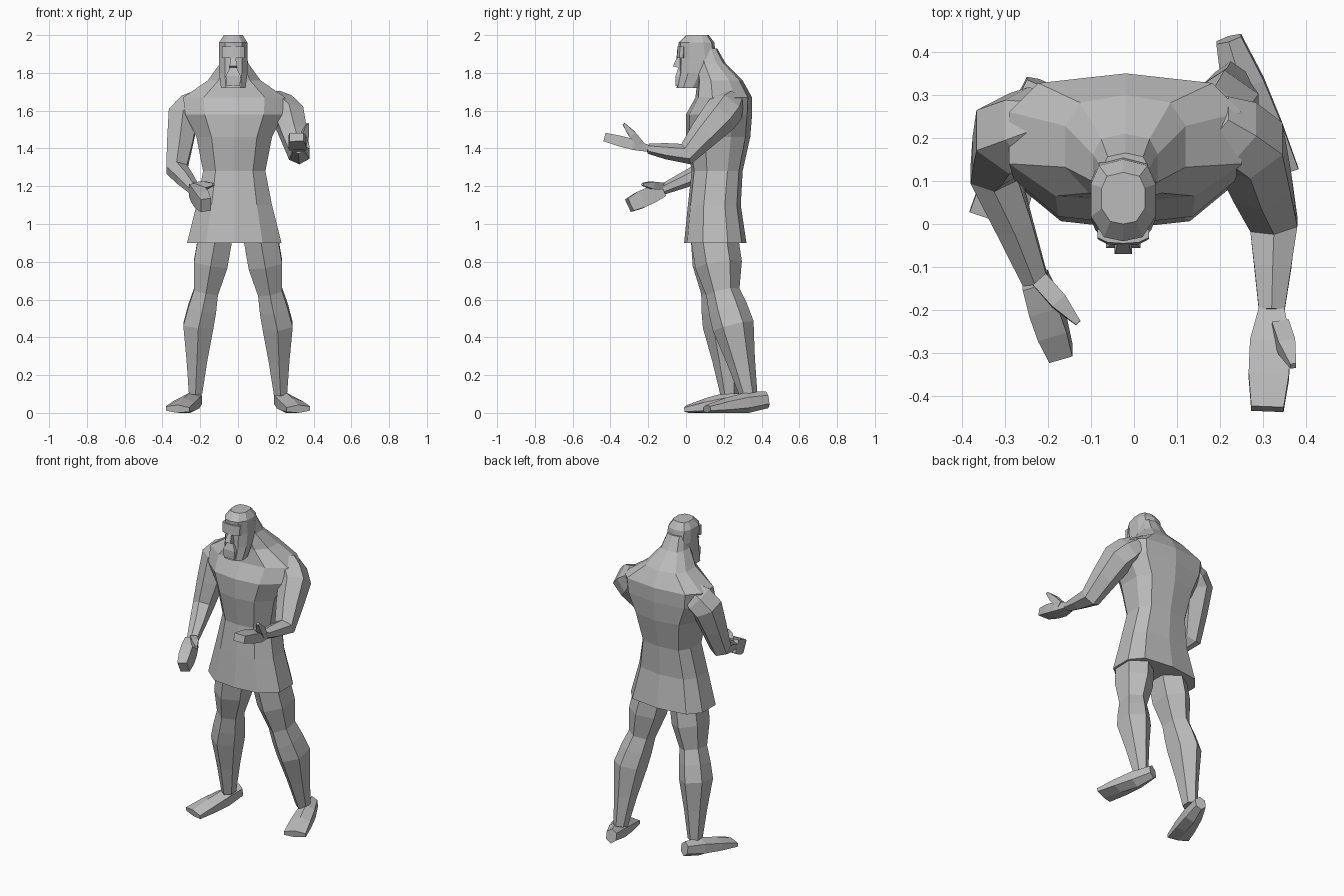
import bpy, bmesh, math
from mathutils import Vector

cube = bpy.data.objects.get("Cube")
if cube:
    bpy.data.objects.remove(cube)

grey = bpy.data.materials.new("stone grey")
grey.use_nodes = True
grey.diffuse_color = (0.5, 0.5, 0.5, 1)
grey.node_tree.nodes["Principled BSDF"].inputs["Base Color"].default_value = grey.diffuse_color


def loft(name, rings):
    """Skin a closed, flat-shaded shape over equal-length rings of points."""
    bm = bmesh.new()
    loops = [[bm.verts.new((p[0], p[1], max(p[2], 0))) for p in ring] for ring in rings]
    count = len(loops[0])
    for lower, upper in zip(loops, loops[1:]):
        for i in range(count):
            j = (i + 1) % count
            bm.faces.new((lower[i], lower[j], upper[j], upper[i]))
    bm.faces.new(loops[0])
    bm.faces.new(loops[-1])
    bmesh.ops.recalc_face_normals(bm, faces=bm.faces)
    mesh = bpy.data.meshes.new(name)
    bm.to_mesh(mesh)
    bm.free()
    mesh.materials.append(grey)
    bpy.context.collection.objects.link(bpy.data.objects.new(name, mesh))


def body(name, centre_x, levels):
    """Ten-sided level rings from (half width, front, back, height)."""
    flank = [(0.6, -0.9), (1, -0.4), (1, 0.4), (0.75, 0.85)]
    outline = [(0, -1)] + flank + [(0, 1)] + [(-u, v) for u, v in reversed(flank)]
    rings = []
    for half, front, back, height in levels:
        middle, depth = (front + back) / 2, (back - front) / 2
        rings.append([(centre_x + u * half, middle + v * depth, height) for u, v in outline])
    loft(name, rings)


def limb(name, joints, widths, depth_start=1, depth_end=1, sides=6):
    """Spread the half widths evenly along the joints; depth is a ratio of width."""
    joints = [Vector(joint) for joint in joints]
    last = len(widths) - 1
    path = []
    for i in range(len(widths)):
        along = i / last * (len(joints) - 1)
        bone = min(int(along), len(joints) - 2)
        path.append(joints[bone].lerp(joints[bone + 1], along - bone))
    rings = []
    for i, width in enumerate(widths):
        forward = (path[min(i + 1, last)] - path[max(i - 1, 0)]).normalized()
        across = (Vector((1, 0, 0)) - forward * forward.x).normalized()
        up = forward.cross(across)
        depth = width * (depth_start + (depth_end - depth_start) * i / last)
        half_step = math.pi / sides
        ring = []
        for k in range(sides):
            angle = half_step * (2 * k + 1)
            offset = across * math.cos(angle) * width + up * math.sin(angle) * depth
            ring.append(path[i] + offset / math.cos(half_step))
        rings.append(ring)
    loft(name, rings)


def arm(side, joints, fingertip, thumb, palm, palm_depth):
    """Muscular arm with a mitten hand and a separate thumb."""
    limb(side + "_arm", joints, [0.05, 0.075, 0.08, 0.068, 0.055, 0.043, 0.03], 1.2, 0.8)
    limb(side + "_hand", [joints[-1], fingertip], [0.03, palm, palm, palm * 0.8],
         palm_depth, palm_depth, sides=4)
    limb(side + "_thumb", thumb, [0.02, 0.02, 0.007], sides=4)


# Torso, flowing into the flared tunic skirt and the forward-leaning neck
body("torso_and_tunic", -0.02, [
    (0.25, -0.01, 0.32, 0.9), (0.2, 0.01, 0.29, 1.1), (0.165, 0.03, 0.3, 1.28),
    (0.2, 0, 0.34, 1.46), (0.26, 0, 0.35, 1.58), (0.27, 0.05, 0.35, 1.67),
    (0.14, 0.06, 0.3, 1.76), (0.075, 0.05, 0.21, 1.85), (0.055, 0.05, 0.165, 1.93)])

# Head with beard, brow, nose and moustache
face_x = -0.025
body("head", face_x, [
    (0.065, -0.05, 0.07, 1.72), (0.075, -0.035, 0.12, 1.8), (0.075, -0.035, 0.16, 1.88),
    (0.075, -0.04, 0.15, 1.96), (0.05, 0, 0.12, 2)])
body("brow", face_x, [(0.06, -0.05, 0, 1.88), (0.06, -0.045, 0, 1.94)])
limb("nose", [(face_x, -0.03, 1.9), (face_x, -0.05, 1.83)], [0.01, 0.02], sides=4)
limb("moustache", [(face_x, -0.03, 1.83), (face_x, -0.045, 1.73)],
     [0.015, 0.04, 0.035], 0.6, 0.3, sides=4)

# Left arm reaching forward, right arm bent across the front
arm("left", [(0.18, 0.25, 1.66), (0.27, 0.18, 1.57), (0.325, 0, 1.37), (0.32, -0.2, 1.4)],
    (0.31, -0.43, 1.46), [(0.34, -0.24, 1.42), (0.37, -0.33, 1.53)], 0.047, 0.6)
arm("right", [(-0.2, 0.24, 1.66), (-0.29, 0.21, 1.57), (-0.325, 0.12, 1.29), (-0.23, -0.13, 1.18)],
    (-0.17, -0.3, 1.1), [(-0.22, -0.13, 1.2), (-0.13, -0.23, 1.21)], 0.035, 1.3)

# Legs and splayed feet; the left one stands further back
for side, x, back in (("left", 1, 0.1), ("right", -1, 0)):
    limb(side + "_leg", [(x * 0.12, 0.15, 0.93), (x * 0.17, 0.17 + back / 4, 0.64),
                         (x * 0.21, 0.2 + back / 2, 0.46), (x * 0.225, 0.23 + back, 0.1)],
         [0.09, 0.09, 0.065, 0.075, 0.08, 0.055, 0.035], 1.2, 1.2)
    limb(side + "_foot", [(x * 0.22, 0.33 + back, 0.07), (x * 0.32, 0.01 + back, 0.02)],
         [0.03, 0.05, 0.06, 0.065], 1.3, 0.3)
